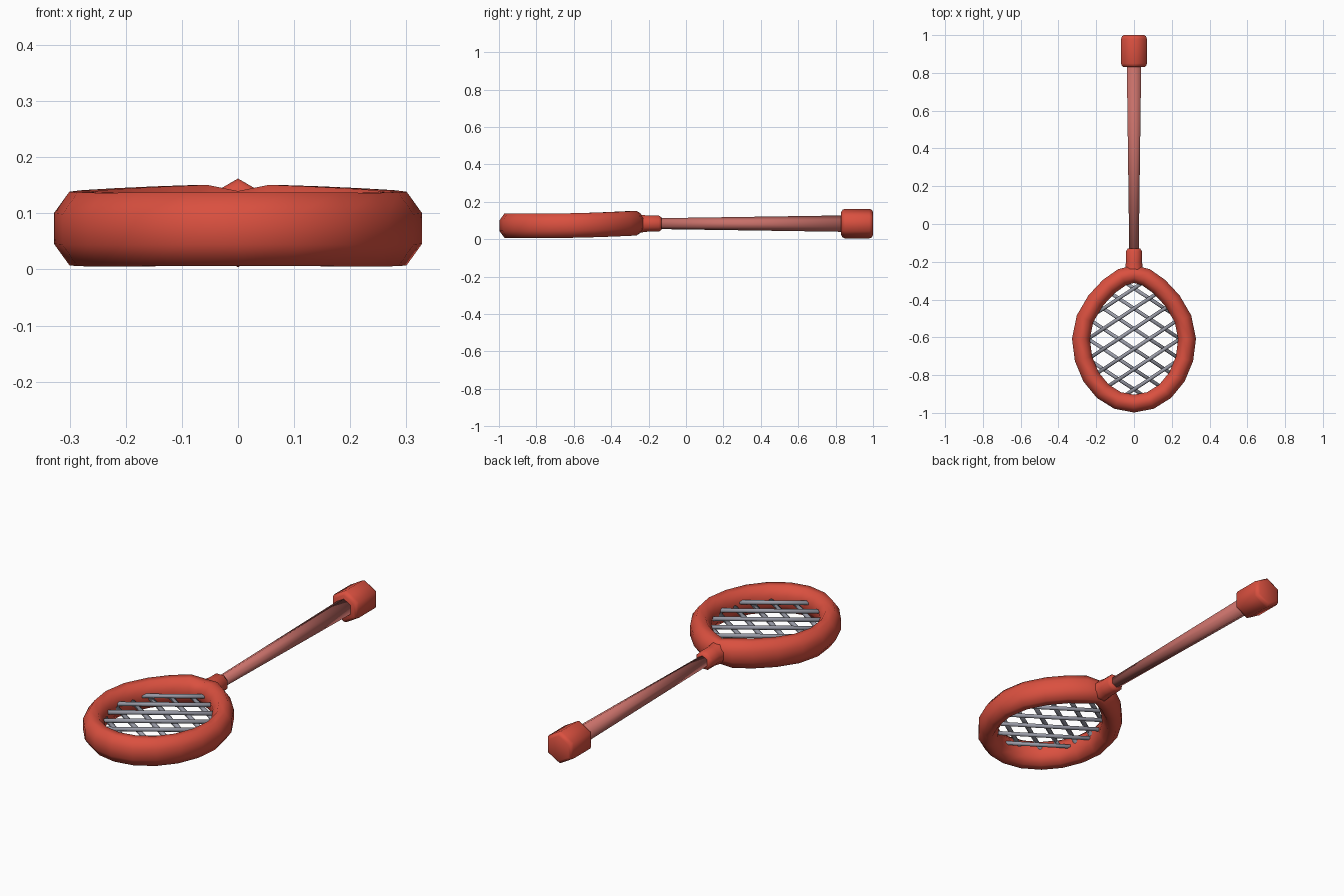
import bpy, bmesh, math
from mathutils import Matrix, Vector

cube = bpy.data.objects.get("Cube")
if cube:
    bpy.data.objects.remove(cube, do_unlink=True)


def material(name, rgb):
    m = bpy.data.materials.new(name)
    m.diffuse_color = (*rgb, 1)
    m.use_nodes = True
    m.node_tree.nodes["Principled BSDF"].inputs["Base Color"].default_value = (*rgb, 1)
    return m


RED = material("red", (0.70, 0.08, 0.05))
PINK = material("dusty_pink", (0.57, 0.16, 0.14))
GREY = material("string_grey", (0.32, 0.33, 0.39))


def skin(name, rings, mat, closed=False, matrix=None):
    """Bridge a list of equal point rings; cap both ends unless closed."""
    bm = bmesh.new()
    loops = [[bm.verts.new(p) for p in ring] for ring in rings]
    n = len(loops[0])
    pairs = list(zip(loops, loops[1:]))
    if closed:
        pairs.append((loops[-1], loops[0]))
    else:
        bm.faces.new(loops[0])
        bm.faces.new(loops[-1])
    for a, b in pairs:
        for i in range(n):
            j = (i + 1) % n
            bm.faces.new((a[i], a[j], b[j], b[i]))
    bmesh.ops.recalc_face_normals(bm, faces=bm.faces)
    for f in bm.faces:
        f.smooth = True
    mesh = bpy.data.meshes.new(name)
    bm.to_mesh(mesh)
    bm.free()
    mesh.materials.append(mat)
    obj = bpy.data.objects.new(name, mesh)
    if matrix:
        obj.matrix_world = matrix
    bpy.context.collection.objects.link(obj)
    return obj


def rod(name, profile, sides, mat, matrix, turn=0.0):
    """Tube along local y from (y, radius) pairs."""
    rings = []
    for y, r in profile:
        angles = [turn + math.tau * i / sides for i in range(sides)]
        rings.append([(r * math.sin(a), y, r * math.cos(a)) for a in angles])
    return skin(name, rings, mat, matrix=matrix)


MID = 0.083
axis = Matrix.Translation((0, 0, MID))

# Oval head frame: octagonal section swept round a slightly tapered oval
HEAD_Y = -0.608
SEGMENTS, SIDES = 20, 8


def oval(t):
    s = math.sin(t)
    taper = 1 - 0.3 * max(0, s) ** 2
    return Vector((0.281 * taper * math.cos(t), HEAD_Y + 0.343 * s, 0))


rings = []
for k in range(SEGMENTS):
    t = math.tau * (k + 0.5) / SEGMENTS + math.pi / SEGMENTS
    c = oval(t)
    tangent = oval(t + 0.02) - oval(t - 0.02)
    out = Vector((tangent.y, -tangent.x, 0)).normalized()
    s = math.sin(t)
    squeeze = 0.82 if s > 0.99 else 1.0
    lift = 0.076 + 0.007 * s - 0.003 * math.cos(2 * t)
    ring = []
    for i in range(SIDES):
        a = math.tau * (i + 0.5) / SIDES
        p = c + out * 0.051 * math.cos(a)
        p.z = lift + 0.071 * squeeze * math.sin(a)
        ring.append(p)
    rings.append(ring)
skin("head_frame", rings, RED, closed=True)

# Neck collar, tapered shaft and hexagonal grip
rod("neck", [(-0.28, 0.055), (-0.23, 0.05), (-0.2, 0.046), (-0.145, 0.046), (-0.13, 0.036)],
    8, RED, axis, math.pi / 8)
rod("shaft", [(-0.15, 0.029), (0.85, 0.044)], 6, PINK, axis)
rod("grip", [(0.83, 0.062), (0.837, 0.074), (0.85, 0.079), (0.98, 0.079), (0.993, 0.074), (1.0, 0.062)],
    6, RED, axis)

# Crossed strings, each clipped to the oval opening
A, B, SLOPE = 0.25, 0.315, 0.66
for side, z in ((1, 0.09), (-1, 0.074)):
    m = side * SLOPE
    for k in range(6):
        c = (k - 2.5) * 0.107
        qa = 1 / A ** 2 + m * m / B ** 2
        qb = 2 * m * c / B ** 2
        qc = c * c / B ** 2 - 1
        root = math.sqrt(qb * qb - 4 * qa * qc)
        ends = [(-qb + e * root) / (2 * qa) for e in (-1, 1)]
        x = sum(ends) / 2
        half = (ends[1] - ends[0]) / 2 * math.hypot(1, m)
        place = Matrix.Translation((x, HEAD_Y + m * x + c, z))
        place = place @ Matrix.Rotation(math.atan(m) - math.pi / 2, 4, "Z")
        label = "rising" if side > 0 else "falling"
        rod(f"string_{label}_{k + 1}", [(-half, 0.011), (half, 0.011)], 6, GREY, place)
